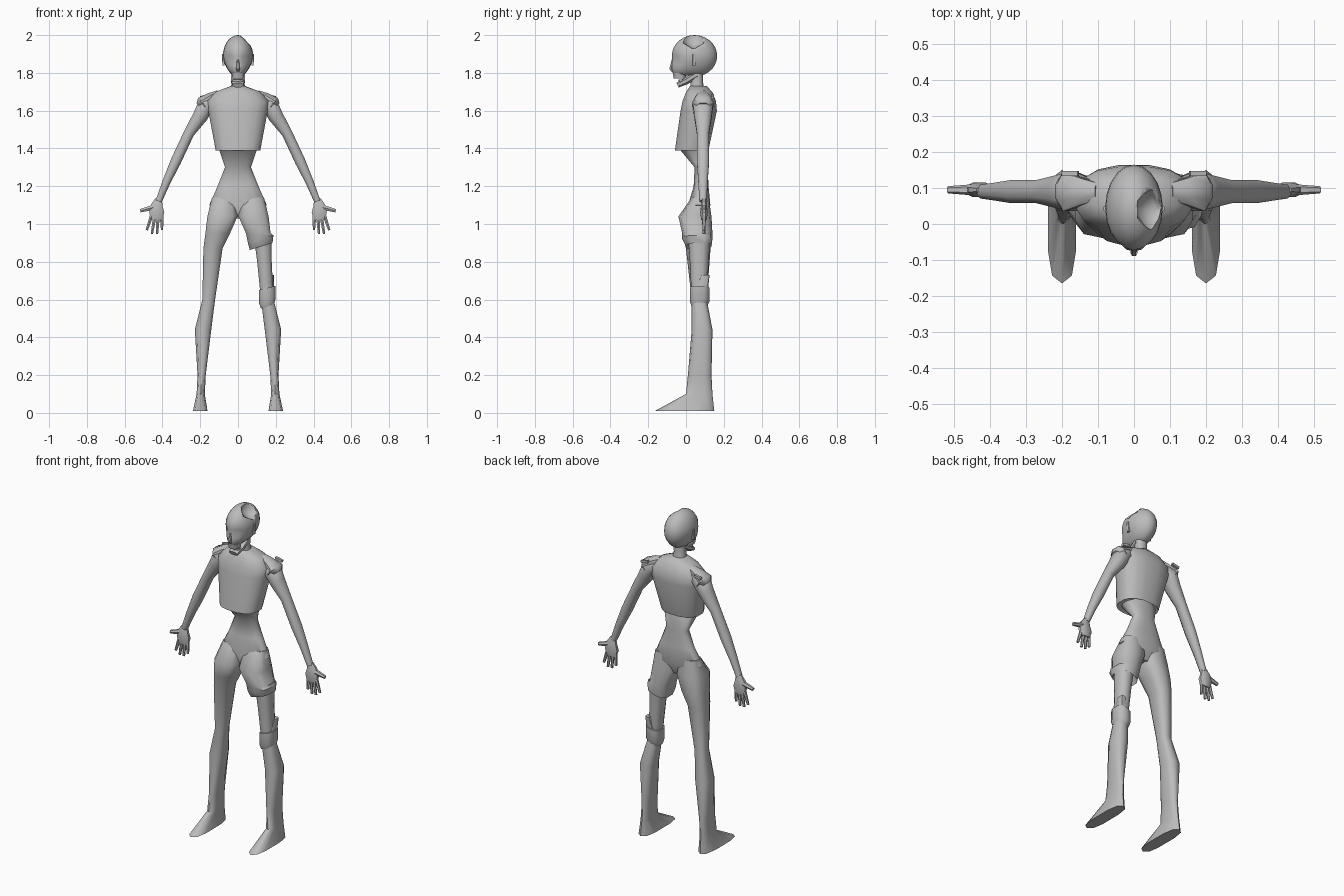
import bpy, bmesh, math
from mathutils import Vector

default_cube = bpy.data.objects.get("Cube")
if default_cube:
    bpy.data.objects.remove(default_cube, do_unlink=True)

grey = bpy.data.materials.new("plain grey")
grey.use_nodes = True
colour = (.5, .5, .5, 1)
grey.diffuse_color = colour
grey.node_tree.nodes["Principled BSDF"].inputs["Base Color"].default_value = colour

sides = {"left": 1, "right": -1}


def finish(name, bm):
    """Turn a bmesh into a smooth-shaded grey object."""
    bmesh.ops.recalc_face_normals(bm, faces=bm.faces)
    mesh = bpy.data.meshes.new(name)
    bm.to_mesh(mesh)
    bm.free()
    mesh.materials.append(grey)
    part = bpy.data.objects.new(name, mesh)
    bpy.context.collection.objects.link(part)
    bpy.ops.object.select_all(action="DESELECT")
    part.select_set(True)
    bpy.context.view_layer.objects.active = part
    bpy.ops.object.shade_smooth_by_angle(angle=math.radians(50))
    return part


def skin(rings):
    """Join rings of points into a closed tube."""
    bm = bmesh.new()
    loops = [[bm.verts.new(point) for point in ring] for ring in rings]
    for low, high in zip(loops, loops[1:]):
        for i in range(len(low)):
            bm.faces.new((low[i - 1], low[i], high[i], high[i - 1]))
    bm.faces.new(loops[0])
    bm.faces.new(loops[-1])
    return bm


def oval(count, power):
    """Unit oval, squarer when the power is small."""
    for i in range(count):
        turn = math.tau * (i + .5) / count
        c, s = math.cos(turn), math.sin(turn)
        yield math.copysign(abs(c) ** power, c), math.copysign(abs(s) ** power, s)


def level(height, inner, outer, front, back):
    """One level cross-section, as its middle and its half size."""
    middle = Vector((inner + outer, front + back, height * 2)) / 2
    half = Vector((outer - inner, back - front, 0)) / 2
    return middle, half


def even(height, half_width, front, back):
    """A level cross-section centred on the body."""
    return level(height, -half_width, half_width, front, back)


def stack(*levels, count=10, power=.8, side=1):
    """Loft through level cross-sections."""
    return skin([[(side * (middle.x + u * half.x), middle.y + v * half.y, middle.z)
                  for u, v in oval(count, power)] for middle, half in levels])


def limb(*points, depth=1, middle=.09, side=1, turned=False, count=8):
    """Tube through (along, height, radius) points in a front or side plane."""
    centres = [Vector(point[:-1]) for point in points]
    rings = []
    for i, centre in enumerate(centres):
        radius = points[i][-1]
        ahead = centres[min(i + 1, len(centres) - 1)] - centres[max(i - 1, 0)]
        normal = Vector((ahead.y, -ahead.x)).normalized()
        ring = []
        for u, v in oval(count, .9):
            flat = centre + normal * u * radius
            across = middle + v * radius * depth
            ring.append((across, flat.x, flat.y) if turned else (side * flat.x, across, flat.y))
        rings.append(ring)
    return skin(rings)


def slope(bm, amount, below, pivot):
    """Tilt everything under a height so torn cloth hangs unevenly."""
    for vert in bm.verts:
        if vert.co.z < below:
            vert.co.z += (vert.co.x - pivot) * amount
    return bm


# Rib cage with a hollow underside, and the waist that enters it
finish("chest", stack(
    even(1.43, .08, 0, .1), even(1.39, .12, -.06, .12), even(1.6, .16, -.03, .165),
    even(1.65, .165, -.02, .16), even(1.7, .12, 0, .14), even(1.73, .04, .02, .11), count=16))
finish("waist_and_hips", stack(
    even(1.43, .03, 0, .1), even(1.39, .1, -.03, .11), even(1.3, .07, .045, .115),
    even(1.2, .11, .04, .12), even(1.1, .155, .01, .13), even(1.03, .05, .02, .1), count=16))

# Trouser legs: the right one is whole, the left one is torn above the knee
thigh = [level(1.14, .01, .14, .03, .12), level(1.04, 0, .165, -.04, .135),
         level(.95, .04, .175, -.02, .14)]
shin = [level(.44, .14, .23, .03, .14), level(.2, .17, .215, .01, .135),
        level(.1, .175, .22, 0, .14), level(.01, .16, .24, -.165, .15)]
knee = level(.6, .12, .19, .03, .11)
finish("right_leg", stack(*thigh, level(.87, .08, .185, 0, .13), knee, *shin,
                          power=.7, side=sides["right"]))
finish("left_shin_and_foot", stack(knee, *shin, power=.7))
finish("left_bare_thigh", stack(level(.95, .08, .18, .01, .13), level(.8, .1, .18, .02, .12), knee))
torn_thigh = stack(*thigh, level(.92, .05, .19, -.02, .14), level(.88, .06, .185, 0, .135),
                   level(.92, .08, .17, .02, .12), power=.7)
finish("left_torn_thigh", slope(torn_thigh, amount=.3, below=.94, pivot=.12))

# Cloth left around the bare knee
cuff = stack(level(.66, .11, .2, .02, .125), level(.59, .11, .2, .02, .125),
             level(.56, .12, .19, .03, .11), power=.7)
finish("left_knee_cuff", slope(cuff, amount=.25, below=1, pivot=.15))
finish("left_knee_flap", stack(level(.73, .16, .19, .08, .125), knee, power=.5))

# Arms, torn shoulder cloth and hands
for label, side in sides.items():
    finish(label + "_arm", limb(
        (.11, 1.66, .03), (.17, 1.63, .05), (.2, 1.57, .043), (.26, 1.48, .03),
        (.33, 1.33, .03), (.38, 1.22, .023), (.42, 1.12, .018), depth=1.15, side=side))
    finish(label + "_shoulder_flap", limb(
        (.1, 1.69, .02), (.14, 1.67, .03), (.185, 1.635, .045), (.2, 1.62, .03),
        depth=1.3, side=side))
    finish(label + "_shoulder_strap", limb(
        (.155, 1.68, .01), (.2, 1.67, .01), middle=.14, side=side, count=4))
    finish(label + "_palm", limb(
        (.42, 1.13, .02), (.43, 1.1, .033), (.43, 1.06, .043), (.43, 1.02, .03),
        depth=.5, middle=.095, side=side))
    finish(label + "_thumb", limb(
        (.44, 1.09, .016), (.517, 1.07, .01), middle=.095, side=side, count=6))
    for i, finger in enumerate(("inner", "middle", "ring", "outer")):
        tip = .945 + .01 * (i - 1.5) ** 2
        finish(f"{label}_{finger}_finger", limb(
            (.405 + .017 * i, 1.05, .011), (.402 + .027 * i, tip, .007),
            middle=.095, side=side, count=6))

# Skull: a sphere with a flat face, a narrow lower half and sunken eyes
skull_mesh = bmesh.new()
bmesh.ops.create_uvsphere(skull_mesh, u_segments=20, v_segments=14, radius=1)
for vert in skull_mesh.verts:
    p = vert.co
    lower = max(0, -p.z)
    p.x *= .08 - .01 * lower
    p.y = .045 + .12 * p.y - (.07 * lower ** 2 if p.y < 0 else 0)
    p.z = max(1.89 + .11 * p.z, 1.785)
    p.y = max(p.y, -.08)
    socket = (Vector((abs(p.x), p.y, p.z)) - Vector((.04, -.06, 1.87))).length
    p.y += max(0, .02 - socket * .6)
skull = finish("skull", skull_mesh)

# Broken opening in the left of the skull
hole = bmesh.new()
bmesh.ops.create_icosphere(hole, subdivisions=1, radius=.065)
cutter = finish("skull_cutter", hole)
cutter.location = (.06, .04, 1.985)
cutter.hide_render = True
opening = skull.modifiers.new("opening", "BOOLEAN")
opening.operation = "DIFFERENCE"
opening.object = cutter
bpy.context.view_layer.update()
bpy.context.view_layer.objects.active = skull
bpy.ops.object.modifier_apply(modifier=opening.name)
bpy.data.objects.remove(cutter, do_unlink=True)

# Neck, hanging jaw, teeth, nose and ears
finish("neck", stack(even(1.7, .045, .02, .1), even(1.75, .034, .025, .09), even(1.8, .036, .02, .09)))
finish("jaw", limb((.055, 1.79, .02), (0, 1.757, .02), (-.045, 1.735, .015),
                   depth=2, middle=0, turned=True))
finish("upper_teeth", stack(even(1.77, .03, -.065, 0), even(1.8, .035, -.07, 0)))
finish("lower_teeth", stack(even(1.74, .03, -.04, .01), even(1.765, .03, -.04, .01)))
finish("nose", limb((-.07, 1.87, .006), (-.08, 1.82, .01), (-.07, 1.81, .008),
                    middle=0, turned=True, count=6))
for label, side in sides.items():
    finish(label + "_ear", stack(level(1.84, .07, .083, .035, .05), level(1.9, .07, .085, .035, .05),
                                 power=.5, side=side))
